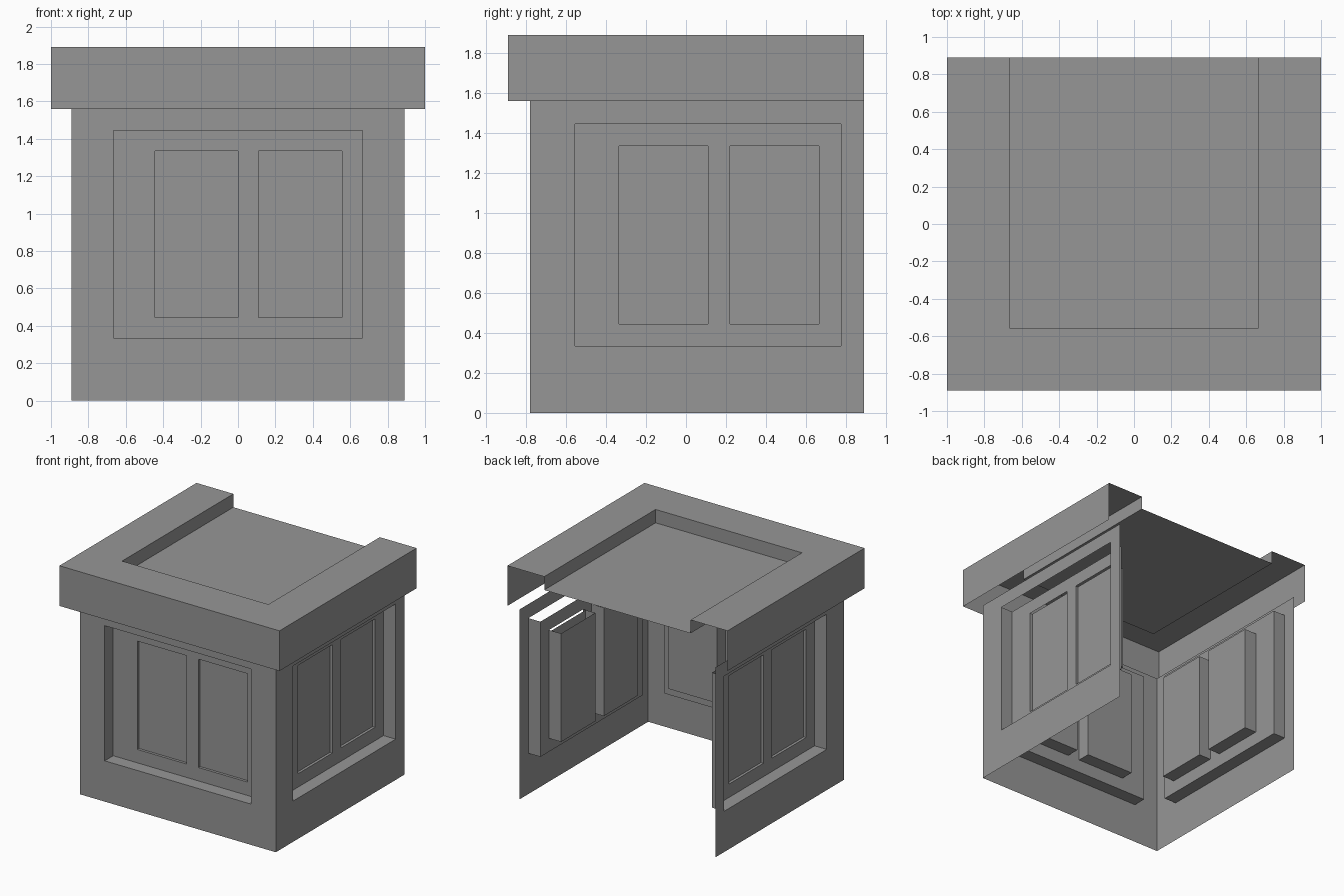
import bpy, bmesh

cube = bpy.data.objects.get("Cube")
if cube:
    bpy.data.objects.remove(cube, do_unlink=True)

GREY = 0.305
stone = bpy.data.materials.new("plain grey")
stone.use_nodes = True
stone.diffuse_color = (GREY, GREY, GREY, 1)
stone.node_tree.nodes["Principled BSDF"].inputs["Base Color"].default_value = (GREY, GREY, GREY, 1)

STEP = 0.11                     # common depth of every recess
WALL_X, WALL_TOP = 0.89, 1.56
FRONT_Y, BACK_Y = -0.78, 0.89
OPENING = (-0.665, 0.335, 0.665, 1.445)       # u0, z0, u1, z1
PANELS = [(-0.445, 0.445, 0.0, 1.335), (0.11, 0.445, 0.555, 1.335)]


def make_object(name, bm):
    bmesh.ops.remove_doubles(bm, verts=bm.verts, dist=0.0001)
    mesh = bpy.data.meshes.new(name)
    bm.to_mesh(mesh)
    bm.free()
    mesh.materials.append(stone)
    obj = bpy.data.objects.new(name, mesh)
    bpy.context.collection.objects.link(obj)


def quad(bm, points):
    bm.faces.new([bm.verts.new(p) for p in points])


def plate(bm, place, rect, depth, holes=()):
    """Flat rectangle with rectangular holes, built as a grid of cells."""
    rects = [rect, *holes]
    us = sorted({r[i] for r in rects for i in (0, 2)})
    zs = sorted({r[i] for r in rects for i in (1, 3)})
    for a, b in zip(us, us[1:]):
        for c, d in zip(zs, zs[1:]):
            u, z = (a + b) / 2, (c + d) / 2
            if not any(h[0] < u < h[2] and h[1] < z < h[3] for h in holes):
                quad(bm, [place(a, c, depth), place(b, c, depth),
                          place(b, d, depth), place(a, d, depth)])


def sides(bm, place, rect, d0, d1):
    """Left, bottom and right reveals; the top is left open."""
    a, c, b, d = rect
    path = [(a, d), (a, c), (b, c), (b, d)]
    for p, q in zip(path, path[1:]):
        quad(bm, [place(*p, d0), place(*q, d0), place(*q, d1), place(*p, d1)])


def wall(name, place, u0, u1):
    bm = bmesh.new()
    plate(bm, place, (u0, 0, u1, WALL_TOP), 0, [OPENING])
    sides(bm, place, OPENING, 0, STEP)
    plate(bm, place, OPENING, STEP, PANELS)
    for panel in PANELS:
        # shallow outer pane with a deeper box behind it
        sides(bm, place, panel, STEP, 2 * STEP)
        plate(bm, place, panel, STEP + 0.022)
        plate(bm, place, panel, 2 * STEP)
    make_object(name, bm)


# Three walls, open at the back
wall("front_wall", lambda u, z, d: (u, FRONT_Y + d, z), -WALL_X, WALL_X)
wall("left_wall", lambda u, z, d: (WALL_X - d, STEP + u, z),
     FRONT_Y - STEP, BACK_Y - STEP)
wall("right_wall", lambda u, z, d: (d - WALL_X, STEP - u, z),
     STEP - BACK_Y, STEP - FRONT_Y)

# Cornice: U-shaped section swept round three sides, open underneath
OUT, IN, TOP = 1.0, 0.665, 1.89
outer = [(OUT, BACK_Y), (OUT, -BACK_Y), (-OUT, -BACK_Y), (-OUT, BACK_Y)]
inner = [(IN, BACK_Y), (IN, -0.555), (-IN, -0.555), (-IN, BACK_Y)]
bands = [(outer, WALL_TOP), (outer, TOP), (inner, TOP), (inner, TOP - STEP)]
bm = bmesh.new()
for (low, z0), (high, z1) in zip(bands, bands[1:]):
    for i in range(3):
        quad(bm, [(*low[i + 1], z0), (*low[i], z0), (*high[i], z1), (*high[i + 1], z1)])
make_object("cornice", bm)

# Sunken roof sheet
bm = bmesh.new()
quad(bm, [(*p, TOP - STEP) for p in reversed(inner)])
make_object("roof", bm)
